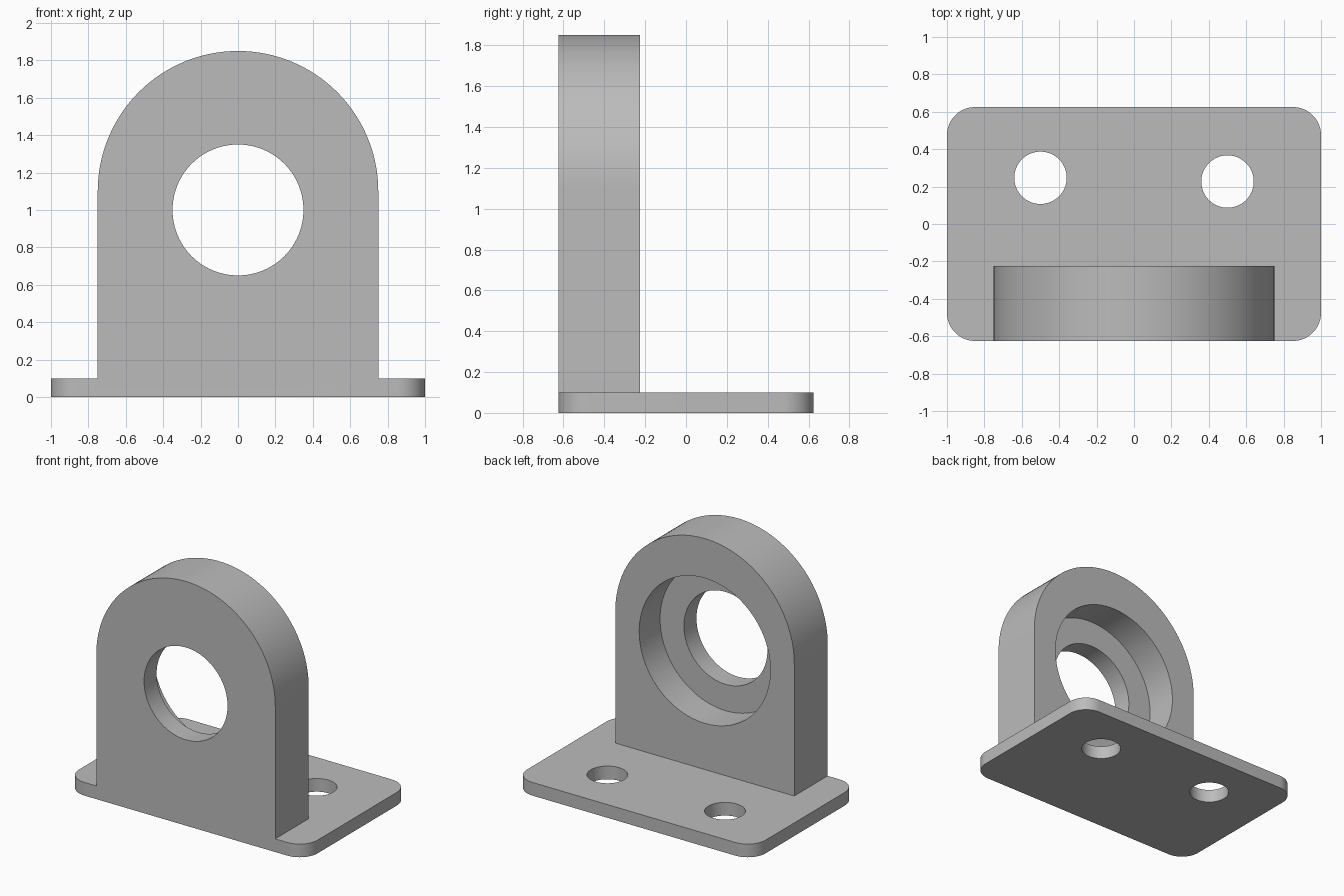
import bpy
import bmesh
from math import cos, sin, pi
from mathutils import Matrix, Vector

cube = bpy.data.objects.get("Cube")
if cube:
    bpy.data.objects.remove(cube, do_unlink=True)

# Material
GREY = (0.5, 0.5, 0.5, 1.0)
grey = bpy.data.materials.new("plain grey")
grey.use_nodes = True
grey.diffuse_color = GREY
grey.node_tree.nodes["Principled BSDF"].inputs["Base Color"].default_value = GREY


def arc(cx, cy, r, start, end, steps):
    return [(cx + r * cos(start + (end - start) * i / steps),
             cy + r * sin(start + (end - start) * i / steps))
            for i in range(steps + 1)]


def extrude_profile(name, points, to_3d, direction):
    """Extrude a closed 2D profile into a solid."""
    bm = bmesh.new()
    face = bm.faces.new([bm.verts.new(to_3d(a, b)) for a, b in points])
    new = bmesh.ops.extrude_face_region(bm, geom=[face])["geom"]
    verts = [v for v in new if isinstance(v, bmesh.types.BMVert)]
    bmesh.ops.translate(bm, verts=verts, vec=direction)
    bmesh.ops.recalc_face_normals(bm, faces=bm.faces)
    return add_object(name, bm)


def add_object(name, bm):
    mesh = bpy.data.meshes.new(name)
    bm.to_mesh(mesh)
    bm.free()
    mesh.materials.append(grey)
    obj = bpy.data.objects.new(name, mesh)
    bpy.context.collection.objects.link(obj)
    return obj


def cylinder(name, centre, radius, depth, along_y=False):
    bm = bmesh.new()
    turn = Matrix.Rotation(pi / 2, 4, "X") if along_y else Matrix()
    bmesh.ops.create_cone(bm, cap_ends=True, segments=96, radius1=radius,
                          radius2=radius, depth=depth,
                          matrix=Matrix.Translation(centre) @ turn)
    return add_object(name, bm)


def combine(target, tool, operation):
    """Apply a boolean and discard the tool object."""
    mod = target.modifiers.new(operation.lower(), "BOOLEAN")
    mod.operation = operation
    mod.solver = "EXACT"
    mod.object = tool
    bpy.context.view_layer.objects.active = target
    bpy.ops.object.modifier_apply(modifier=mod.name)
    bpy.data.objects.remove(tool, do_unlink=True)


# Base plate with rounded corners
HALF_Y, CORNER = 0.625, 0.15
outline = []
for i, (sx, sy) in enumerate([(1, 1), (-1, 1), (-1, -1), (1, -1)]):
    outline += arc(sx * (1 - CORNER), sy * (HALF_Y - CORNER), CORNER,
                   i * pi / 2, (i + 1) * pi / 2, 16)
bracket = extrude_profile("mounting_bracket", outline,
                          lambda x, y: (x, y, 0), Vector((0, 0, 0.1)))

# Upright with arched top, flush with the front of the plate
arch = [(-0.75, 0.05), (0.75, 0.05)] + arc(0, 1.1, 0.75, 0, pi, 64)
upright = extrude_profile("upright", arch,
                          lambda x, z: (x, -HALF_Y, z), Vector((0, 0.4, 0)))
combine(bracket, upright, "UNION")

# Through bore, wider recess from the back, and two bolt holes
cutters = [
    cylinder("bore", (0, -0.425, 1), 0.35, 1, True),
    cylinder("bearing_recess", (0, -0.225, 1), 0.55, 0.5, True),
    cylinder("right_bolt_hole", (-0.5, 0.247, 0.05), 0.14, 0.4),
    cylinder("left_bolt_hole", (0.5, 0.227, 0.05), 0.14, 0.4),
]
for cutter in cutters:
    combine(bracket, cutter, "DIFFERENCE")

# Smooth curved walls, sharp rims
bpy.ops.object.select_all(action="DESELECT")
bracket.select_set(True)
bpy.context.view_layer.objects.active = bracket
bpy.ops.object.shade_smooth_by_angle(angle=pi / 6)
